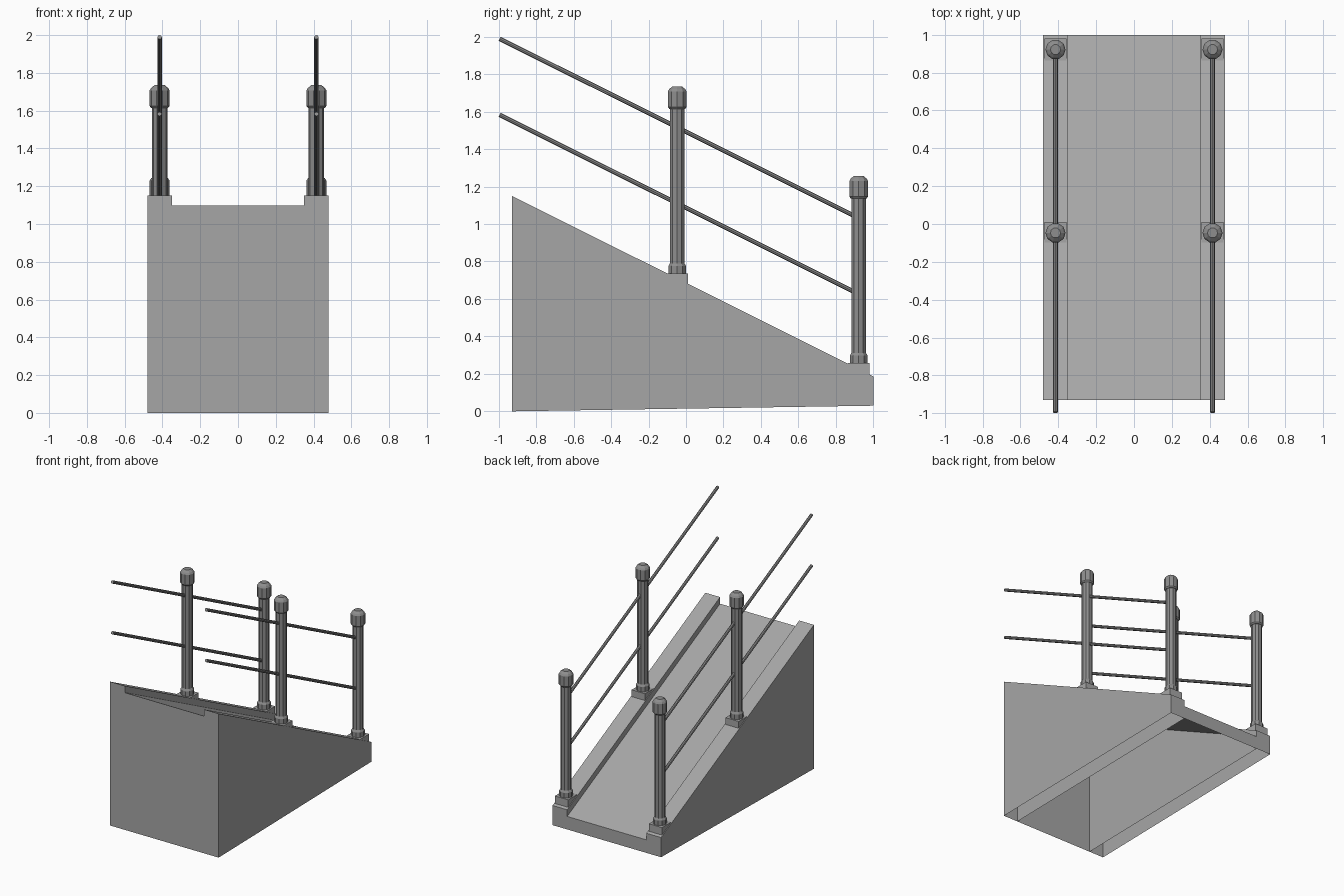
import bpy, bmesh, math
from mathutils import Vector

cube = bpy.data.objects.get("Cube")
if cube:
    bpy.data.objects.remove(cube, do_unlink=True)


def material(name, grey):
    m = bpy.data.materials.new(name)
    m.use_nodes = True
    colour = (grey, grey, grey, 1)
    m.diffuse_color = colour
    m.node_tree.nodes["Principled BSDF"].inputs["Base Color"].default_value = colour
    return m


STONE = material("light grey stone", 0.38)
METAL = material("dark grey metal", 0.27)

FRONT, BACK = -0.93, 1.0
OUTER, INNER = 0.48, 0.35
POST_X = 0.415
POSTS = {"front": (-0.047, 0.735), "back": (0.922, 0.257)}  # y and plinth top


def finish(name, bm, mat):
    mesh = bpy.data.meshes.new(name)
    bm.to_mesh(mesh)
    bm.free()
    mesh.materials.append(mat)
    obj = bpy.data.objects.new(name, mesh)
    bpy.context.collection.objects.link(obj)
    return obj


def ramp_shell(name, x0, x1, drop, sides):
    """Sloped shell with an open underside."""
    profile = [(FRONT, 0), (FRONT, 1.15 - drop), (BACK, 0.187 - drop), (BACK, 0.03)]
    bm = bmesh.new()
    a, b = [[bm.verts.new((x, y, z)) for y, z in profile] for x in (x0, x1)]
    for i in range(3):
        bm.faces.new((a[i], b[i], b[i + 1], a[i + 1]))
    if sides:
        bm.faces.new(a)
        bm.faces.new(b[::-1])
    return finish(name, bm, STONE)


def box(name, x, y, top):
    bm = bmesh.new()
    bmesh.ops.create_cube(bm, size=1)
    for v in bm.verts:
        v.co = (x + v.co.x * 0.117, y + v.co.y * 0.115, top + (v.co.z - 0.5) * 0.075)
    return finish(name, bm, STONE)


def lathe(name, profile, x, y, z, sides=10):
    """Turned part with flat facets, closed at both ends."""
    bm = bmesh.new()
    rings = []
    for r, h in profile:
        rings.append([bm.verts.new((x + r * math.cos(t), y + r * math.sin(t), z + h))
                      for t in (math.tau * i / sides for i in range(sides))])
    for lo, hi in zip(rings, rings[1:]):
        for i in range(sides):
            j = (i + 1) % sides
            bm.faces.new((lo[i], lo[j], hi[j], hi[i]))
    bm.faces.new(rings[0][::-1])
    bm.faces.new(rings[-1])
    return finish(name, bm, METAL)


def rail(name, start, end, radius=0.012):
    start, end = Vector(start), Vector(end)
    axis = end - start
    bm = bmesh.new()
    bmesh.ops.create_cone(bm, cap_ends=True, segments=8, radius1=radius,
                          radius2=radius, depth=axis.length)
    turn = axis.to_track_quat('Z', 'Y')
    for v in bm.verts:
        v.co = turn @ v.co + (start + end) / 2
    return finish(name, bm, METAL)


SHAFT = [(0.05, 0), (0.05, 0.04), (0.041, 0.055), (0.041, 0.885)]
CAP = [(0.045, 0.88), (0.053, 0.89), (0.053, 0.972), (0.045, 0.985), (0.027, 1.0)]

# Ramp deck between the raised curbs
ramp_shell("ramp_deck", -INNER, INNER, 0.053, False)

for side, s in (("left", 1), ("right", -1)):
    # Curb
    x0, x1 = sorted((s * INNER, s * OUTER))
    ramp_shell(side + "_curb", x0, x1, 0, True)
    # Posts on plinths
    for place, (y, top) in POSTS.items():
        label = side + "_" + place
        box(label + "_plinth", s * POST_X, y, top)
        lathe(label + "_post", SHAFT, s * POST_X, y, top)
        lathe(label + "_post_cap", CAP, s * POST_X, y, top)
    # Handrails running parallel to the ramp
    for level, z in (("upper", 1.989), ("lower", 1.583)):
        rail(f"{side}_{level}_rail", (s * POST_X, -0.995, z), (s * POST_X, 0.922, z - 0.957))
